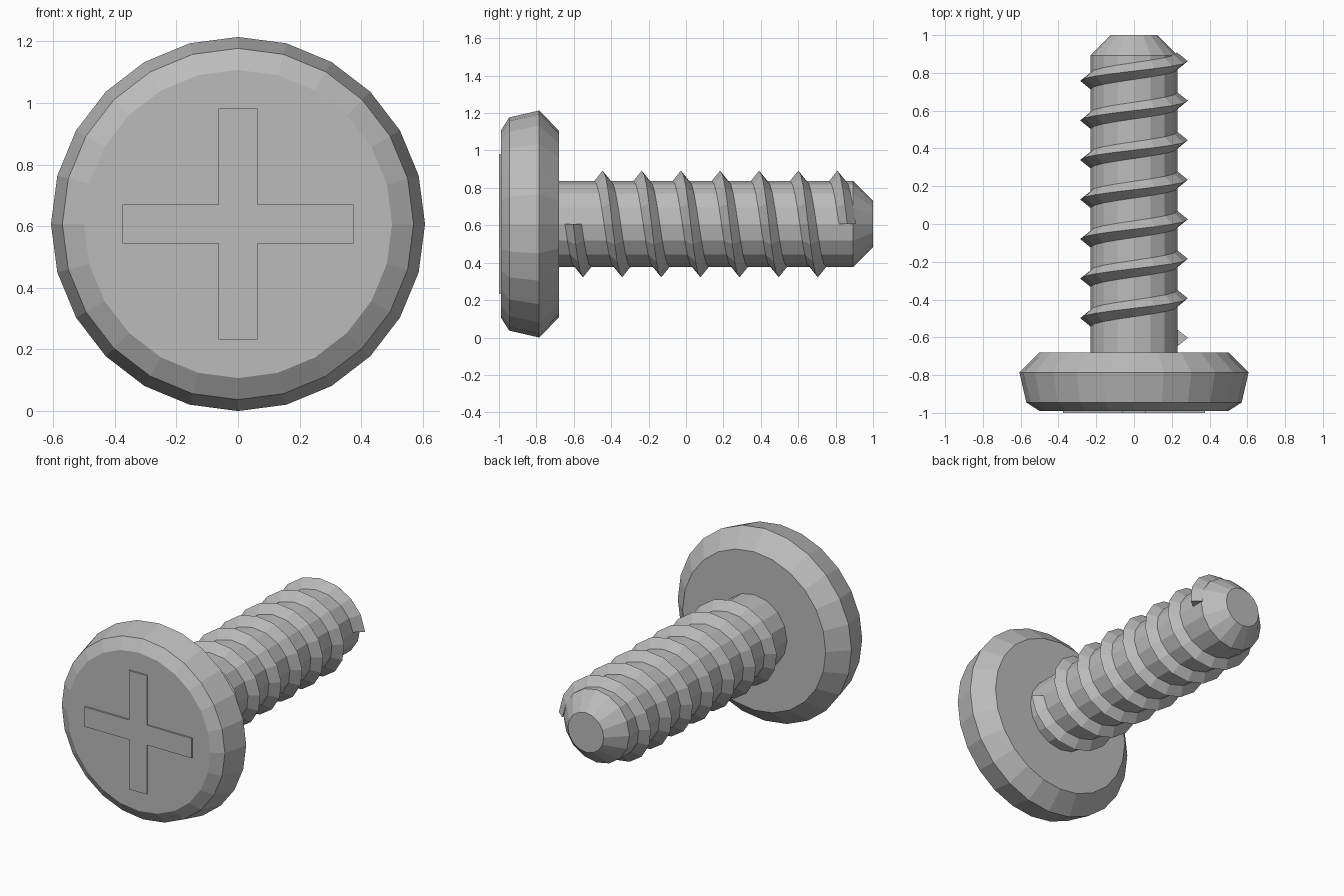
import bpy, bmesh
from math import sin, cos, tau

if "Cube" in bpy.data.objects:
    bpy.data.objects.remove(bpy.data.objects["Cube"])

AXIS_Z = 0.607  # height of the screw's axis, which runs along y

steel = bpy.data.materials.new("grey steel")
steel.diffuse_color = (0.5, 0.5, 0.5, 1)
steel.use_nodes = True
steel.node_tree.nodes["Principled BSDF"].inputs["Base Color"].default_value = steel.diffuse_color


def finish(name, bm):
    bmesh.ops.recalc_face_normals(bm, faces=bm.faces)
    mesh = bpy.data.meshes.new(name)
    bm.to_mesh(mesh)
    bm.free()
    mesh.materials.append(steel)
    obj = bpy.data.objects.new(name, mesh)
    bpy.context.collection.objects.link(obj)
    return obj


def point(bm, r, y, angle):
    return bm.verts.new((r * cos(angle), y, AXIS_Z - r * sin(angle)))


def bridge(bm, a, b):
    n = len(a)
    for i in range(n):
        j = (i + 1) % n
        bm.faces.new((a[i], a[j], b[j], b[i]))


def skin(name, rings):
    """rings: list of rings, each a list of (radius, y, angle)"""
    bm = bmesh.new()
    loops = [[point(bm, *p) for p in ring] for ring in rings]
    for a, b in zip(loops, loops[1:]):
        bridge(bm, a, b)
    bm.faces.new(loops[0])
    bm.faces.new(loops[-1])
    return finish(name, bm)


def lathe(name, profile, sides):
    return skin(name, [[(r, y, tau * i / sides) for i in range(sides)]
                       for r, y in profile])


# Bevelled disc head and pointed shaft
lathe("head", [(0.50, -0.99), (0.57, -0.945), (0.607, -0.785), (0.50, -0.68)], 24)
lathe("shaft", [(0.23, -0.685), (0.23, 0.893), (0.125, 1.0)], 16)

# Helical thread: triangular section, seven turns
TURNS, STEPS, START, PITCH = 7, 16, -0.603, 0.2093
rings = []
for i in range(TURNS * STEPS + 1):
    a, y = tau * i / STEPS, START + PITCH * i / STEPS
    rings.append([(0.228, y - 0.046, a), (0.285, y, a), (0.228, y + 0.046, a)])
skin("thread", rings)

# Cross drive mark, slightly proud of the head
L, W = 0.375, 0.0625
outline = [(W, W), (W, L), (-W, L), (-W, W), (-L, W), (-L, -W),
           (-W, -W), (-W, -L), (W, -L), (W, -W), (L, -W), (L, W)]
bm = bmesh.new()
front, back = [[bm.verts.new((x, y, AXIS_Z + z)) for x, z in outline]
               for y in (-1.0, -0.9905)]
bridge(bm, front, back)
bm.faces.new(front)
bm.faces.new(back)
finish("cross_mark", bm)
